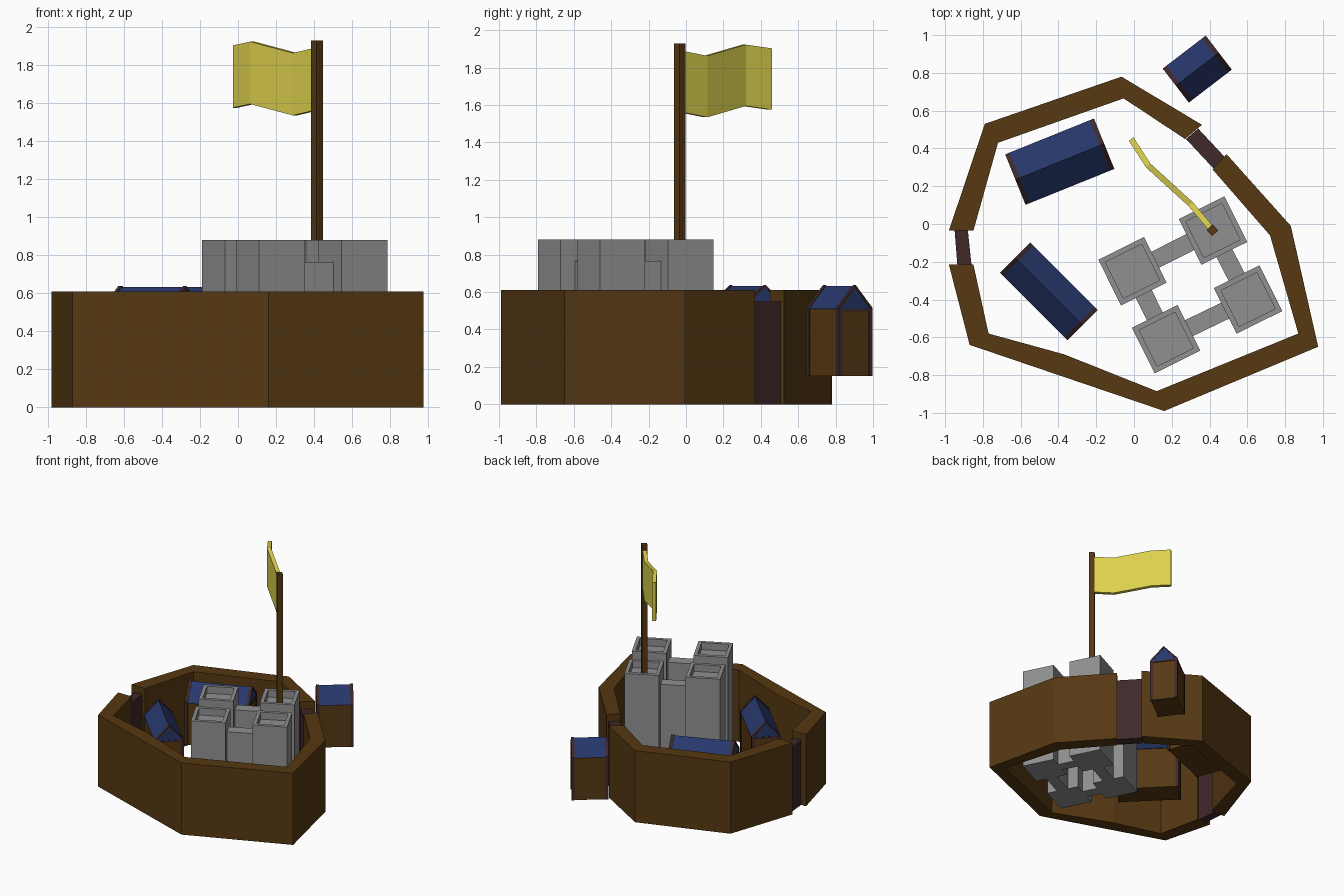
import bpy, bmesh, math
from mathutils import Vector

cube = bpy.data.objects.get("Cube")
if cube:
    bpy.data.objects.remove(cube, do_unlink=True)


def material(name, rgb):
    m = bpy.data.materials.new(name)
    m.use_nodes = True
    m.diffuse_color = (*rgb, 1)
    bsdf = m.node_tree.nodes["Principled BSDF"]
    bsdf.inputs["Base Color"].default_value = (*rgb, 1)
    bsdf.inputs["Roughness"].default_value = 0.9
    return m


BROWN = material("brown_wood", (0.092, 0.04, 0.006))
STONE = material("grey_stone", (0.28, 0.28, 0.28))
NAVY = material("navy_roof", (0.02, 0.038, 0.145))
PLUM = material("dark_plum_wood", (0.05, 0.021, 0.023))
YELLOW = material("yellow_cloth", (0.72, 0.64, 0.075))


def finish(bm, name, mat, loc=(0, 0, 0), angle=0):
    bmesh.ops.recalc_face_normals(bm, faces=bm.faces)
    mesh = bpy.data.meshes.new(name)
    bm.to_mesh(mesh)
    bm.free()
    mesh.materials.append(mat)
    ob = bpy.data.objects.new(name, mesh)
    ob.location = loc
    ob.rotation_euler.z = math.radians(angle)
    bpy.context.collection.objects.link(ob)
    return ob


def add_prism(bm, points, offset):
    """Extrude a closed outline of 3D points by an offset."""
    face = bm.faces.new([bm.verts.new(p) for p in points])
    ext = bmesh.ops.extrude_face_region(bm, geom=[face], use_keep_orig=True)
    moved = [v for v in ext["geom"] if isinstance(v, bmesh.types.BMVert)]
    bmesh.ops.translate(bm, verts=moved, vec=offset)


def add_box(bm, x0, x1, y0, y1, z0, z1):
    add_prism(bm, [(x0, y0, z0), (x1, y0, z0), (x1, y1, z0), (x0, y1, z0)],
              (0, 0, z1 - z0))


def upright(name, outline, z0, z1, mat):
    bm = bmesh.new()
    add_prism(bm, [(x, y, z0) for x, y in outline], (0, 0, z1 - z0))
    return finish(bm, name, mat)


# Palisade in two stretches, with a gate closing each gap
WALL_TOP = 0.61
front_outer = [(0.49, 0.37), (0.83, -0.01), (0.975, -0.65), (0.16, -0.99),
               (-0.87, -0.64), (-0.98, -0.215)]
front_inner = [(-0.85, -0.215), (-0.77, -0.58), (-0.37, -0.69), (0.12, -0.885),
               (0.87, -0.58), (0.72, -0.06), (0.415, 0.29)]
back_outer = [(-0.98, -0.035), (-0.79, 0.53), (-0.066, 0.78), (0.36, 0.525)]
back_inner = [(0.27, 0.45), (-0.055, 0.665), (-0.72, 0.43), (-0.85, -0.035)]
upright("front_palisade", front_outer + front_inner, 0, WALL_TOP, BROWN)
upright("back_palisade", back_outer + back_inner, 0, WALL_TOP, BROWN)
upright("west_gate", [(-0.95, -0.03), (-0.88, -0.03), (-0.86, -0.22),
                      (-0.935, -0.22)], 0, 0.55, PLUM)
upright("east_gate", [(0.275, 0.45), (0.34, 0.505), (0.48, 0.355),
                      (0.42, 0.295)], 0, 0.55, PLUM)

# Stone keep: four towers with sunken tops, joined by lower walls
KEEP_ANGLE = 26.5
KEEP_TOP = 0.88
towers = {"back": (0.418, -0.035), "right": (-0.008, -0.25),
          "front": (0.17, -0.61), "left": (0.604, -0.4)}


def tower(name, centre):
    bm = bmesh.new()
    h = 0.135
    add_box(bm, -h, h, -h, h, 0, KEEP_TOP)
    top = max(bm.faces, key=lambda f: f.calc_center_median().z)
    bmesh.ops.inset_region(bm, faces=[top], thickness=0.04)
    ext = bmesh.ops.extrude_face_region(bm, geom=[top])
    verts = [v for v in ext["geom"] if isinstance(v, bmesh.types.BMVert)]
    bmesh.ops.translate(bm, verts=verts, vec=(0, 0, -0.06))
    if top.is_valid:
        bmesh.ops.delete(bm, geom=[top], context='FACES_ONLY')
    finish(bm, name, STONE, (*centre, 0), KEEP_ANGLE)


def curtain(name, a, b):
    a, b = Vector(a), Vector(b)
    d = b - a
    half, mid = d.length / 2 - 0.13, (a + b) / 2
    bm = bmesh.new()
    add_box(bm, -half, half, -0.047, 0.047, 0, 0.765)
    finish(bm, name, STONE, (mid.x, mid.y, 0),
           math.degrees(math.atan2(d.y, d.x)))


order = list(towers)
for i, side in enumerate(order):
    tower(side + "_tower", towers[side])
    following = order[(i + 1) % len(order)]
    curtain(f"{side}_{following}_curtain_wall", towers[side], towers[following])

# Flagpole and waving flag
bm = bmesh.new()
add_box(bm, -0.022, 0.022, -0.022, 0.022, 0.8, 1.93)
finish(bm, "flagpole", BROWN, (0.415, -0.033, 0), 42)

bm = bmesh.new()
side = Vector((0.012, 0.01, 0))
stations = [(0.405, -0.02, 1.56), (0.30, 0.105, 1.535),
            (0.075, 0.31, 1.595), (-0.015, 0.45, 1.575)]
rings = []
for p in stations:
    p = Vector(p)
    up = Vector((0, 0, 0.328))
    rings.append([bm.verts.new(q) for q in
                  (p - side, p + side, p + side + up, p - side + up)])
for r, s in zip(rings, rings[1:]):
    for k in range(4):
        n = (k + 1) % 4
        bm.faces.new((r[k], r[n], s[n], s[k]))
bm.faces.new(rings[0])
bm.faces.new(rings[-1])
finish(bm, "flag", YELLOW)


# Timber houses: body, frame, gabled roof and rafters on the gable ends
def house(name, centre, angle, length, width):
    base, eave, ridge = 0.15, 0.51, 0.632
    l, w, post = length / 2, width / 2, 0.024
    loc = (*centre, 0)

    bm = bmesh.new()
    add_box(bm, -l + 0.006, l - 0.006, -w + 0.006, w - 0.006, base, eave)
    finish(bm, name + "_body", BROWN, loc, angle)

    bm = bmesh.new()
    add_prism(bm, [(-l + 0.003, -w, eave), (-l + 0.003, w, eave),
                   (-l + 0.003, 0, ridge)], (length - 0.006, 0, 0))
    finish(bm, name + "_roof", NAVY, loc, angle)

    bm = bmesh.new()
    for sx in (-1, 1):
        x0, x1 = sorted((sx * l, sx * (l - post)))
        for sy in (-1, 1):
            y0, y1 = sorted((sy * w, sy * (w - post)))
            add_box(bm, x0, x1, y0, y1, base, eave)
            add_prism(bm, [(x0, sy * w, eave), (x0, sy * w, eave + 0.006),
                           (x0, 0, ridge + 0.006), (x0, 0, ridge - 0.008),
                           (x0, sy * (w - 0.014), eave)], (post, 0, 0))
        add_box(bm, x0, x1, -w, w, eave - 0.014, eave)
    finish(bm, name + "_frame", PLUM, loc, angle)


house("long_house", (-0.393, 0.33), 22, 0.507, 0.288)
house("narrow_house", (-0.451, -0.357), -45, 0.507, 0.227)
house("outer_house", (0.335, 0.82), 37.5, 0.287, 0.227)
